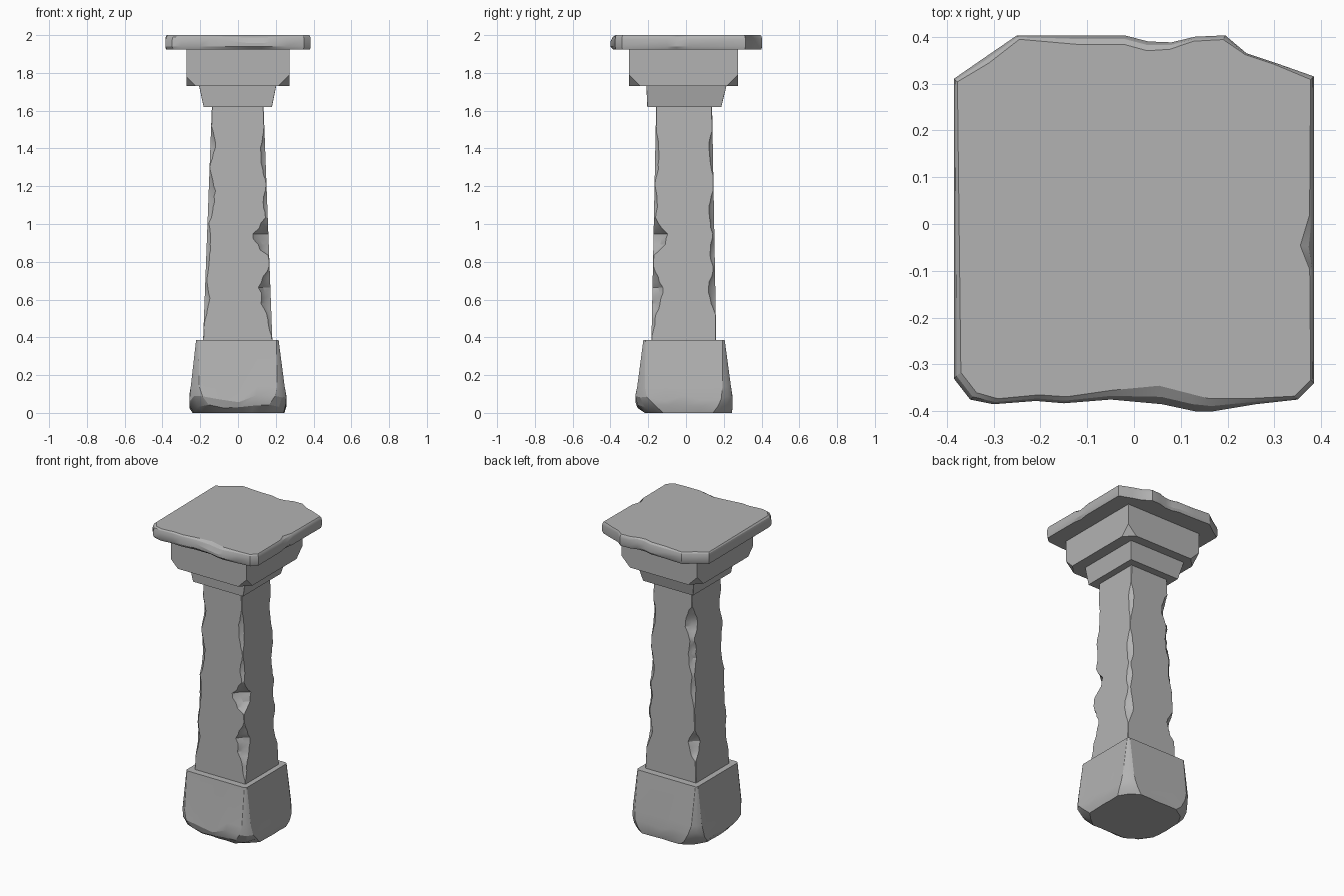
import bpy, bmesh, math, random
from mathutils import Vector

random.seed(4)
cube = bpy.data.objects.get("Cube")
if cube:
    bpy.data.objects.remove(cube, do_unlink=True)

stone = bpy.data.materials.new("grey stone")
stone.use_nodes = True
GREY = (0.45, 0.45, 0.45, 1)
stone.diffuse_color = GREY
stone.node_tree.nodes["Principled BSDF"].inputs["Base Color"].default_value = GREY


def loft(name, rings):
    """Skin a stack of equal-length point rings and close both ends."""
    bm = bmesh.new()
    loops = [[bm.verts.new(p) for p in ring] for ring in rings]
    n = len(loops[0])
    for low, high in zip(loops, loops[1:]):
        for i in range(n):
            j = (i + 1) % n
            bm.faces.new((low[i], low[j], high[j], high[i]))
    bm.faces.new(loops[0][::-1])
    bm.faces.new(loops[-1])
    return finish(name, bm)


def finish(name, bm):
    bmesh.ops.recalc_face_normals(bm, faces=bm.faces)
    mesh = bpy.data.meshes.new(name)
    bm.to_mesh(mesh)
    bm.free()
    mesh.materials.append(stone)
    obj = bpy.data.objects.new(name, mesh)
    bpy.context.collection.objects.link(obj)
    bpy.ops.object.select_all(action='DESELECT')
    obj.select_set(True)
    bpy.context.view_layer.objects.active = obj
    bpy.ops.object.shade_smooth_by_angle(angle=math.radians(25))
    return obj


def box_ring(x0, x1, y0, y1, z, cuts, hollow=0.1):
    """Rectangle, counter-clockwise from front left, each corner cut by (cx, cy)."""
    pts = []
    corners = ((x0, y0, 1, 1), (x1, y0, -1, 1), (x1, y1, -1, -1), (x0, y1, 1, -1))
    for i, ((x, y, sx, sy), (cx, cy)) in enumerate(zip(corners, cuts)):
        a = Vector((x, y + sy * cy, z))
        b = Vector((x + sx * cx, y, z))
        mid = (a + b) / 2 + Vector((sx * cx, sy * cy, 0)) * hollow
        pts += [a, mid, b] if i % 2 == 0 else [b, mid, a]
    return pts


def mix(a, b, t):
    return [p + (q - p) * t for p, q in zip(a, b)]


# Tapered shaft: chips along each corner as (height, depth, half length)
CHIPS = (
    ((1.42, .025, .1), (1.14, .035, .15), (.85, .02, .2), (.6, .025, .12)),
    ((1.36, .025, .14), (1.1, .02, .1), (.93, .075, .1), (.63, .06, .14), (.5, .02, .1)),
    ((1.38, .025, .12), (1.05, .03, .13), (.85, .025, .1), (.65, .035, .13)),
    ((1.4, .05, .12), (1.2, .035, .15), (.98, .02, .12), (.62, .05, .1)),
)
SHAFT_LOW, SHAFT_TOP = (-.185, .182, -.183, .16), (-.138, .135, -.158, .138)
rings = []
LEVELS = 44
for k in range(LEVELS + 1):
    t = k / LEVELS
    z = .38 + 1.25 * t
    cuts = []
    for chips in CHIPS:
        depth = max(d * max(0, 1 - ((z - h) / r) ** 2) for h, d, r in chips)
        depth = max(depth, .003)
        cuts.append((depth * random.uniform(.8, 1.15), depth * random.uniform(.7, 1.05)))
    rings.append(box_ring(*mix(SHAFT_LOW, SHAFT_TOP, t), z, cuts))
loft("shaft", rings)


# Flared base with worn corners and a ragged underside
def base_ring(dims, z, cut, ragged=0, wave=0):
    ring = box_ring(*dims, z, [(c, c) for c in cut], -.1)
    out = []
    for i, p in enumerate(ring):
        q = ring[(i + 1) % len(ring)]
        steps = 4 if i % 3 == 2 else 1
        for s in range(steps):
            v = p.lerp(q, s / steps)
            front = 1 if v.y < -.1 else .3
            v.xy *= 1 - ragged * front * random.uniform(.3, 1)
            v.z += wave * random.uniform(-1, 1)
            out.append(v)
    return out


loft("base", [
    base_ring((-.245, .25, -.235, .245), 0, (.13, .11, .1, .12), .1),
    base_ring((-.258, .257, -.26, .248), .035, (.1, .09, .08, .1), .02, .01),
    base_ring((-.258, .256, -.268, .246), .075, (.07, .06, .06, .07), 0, .02),
    base_ring((-.25, .247, -.258, .238), .14, (.045, .04, .045, .045)),
    base_ring((-.222, .215, -.226, .205), .385, (.012, .012, .012, .012)),
])

# Neck below the capital
NONE = [(.001, .001)] * 4
loft("neck", [
    box_ring(-.182, .18, -.205, .187, 1.62, NONE),
    box_ring(-.207, .203, -.21, .215, 1.735, NONE),
])

# Capital block with its lower corners broken off
bm = bmesh.new()
bmesh.ops.create_cube(bm, size=1)
for v in bm.verts:
    v.co = (v.co.x * .546, v.co.y * .576 - .014, 1.828 + v.co.z * .196)
for sx, sy, size in ((-1, -1, .05), (1, -1, .06), (1, 1, .06), (-1, 1, .065)):
    corner = Vector((sx * .273, sy * .288 - .014, 1.73))
    n = Vector((sx, sy, -1))
    cut = bmesh.ops.bisect_plane(
        bm, geom=bm.verts[:] + bm.edges[:] + bm.faces[:],
        plane_co=corner - Vector((sx * size, 0, 0)), plane_no=n, clear_outer=True)
    edges = [e for e in cut["geom_cut"] if isinstance(e, bmesh.types.BMEdge)]
    bmesh.ops.holes_fill(bm, edges=edges)
finish("capital_block", bm)

# Cap slab: worn outline in hundredths as (x, y, top edge wear)
OUTLINE = (
    (-38.5, -33, 2), (-35, -37.5, 2), (-30, -38.5, 1.5), (-21, -37.8, 1.5),
    (-15, -38.3, 1.5), (-5, -37.5, 2), (6, -38.5, 4), (13, -40, 4), (17, -40, 3),
    (26, -38.5, 1.5), (35, -37.5, 1), (38.5, -34, 1), (38.5, -10, 1),
    (38.5, -5, 3), (38.5, 2, 1), (38.5, 31.5, 1), (30, 34.5, .4), (24, 36.5, .4),
    (19.5, 40.3, 1), (13, 40, 1), (8, 38.8, 1.5), (3, 39, 2), (-2, 40.3, 2),
    (-13, 40.3, 2), (-25, 40.3, 1), (-32, 35.5, 1.5), (-38.5, 31, 1),
)


def slab_ring(z, wear, sag=0):
    ring = []
    for x, y, w in OUTLINE:
        p = Vector((x, y, 0)) / 100
        p -= p.normalized() * w / 100 * wear
        p.z = z - sag * w / 100
        ring.append(p)
    return ring


loft("cap_slab", [
    slab_ring(1.925, .5),
    slab_ring(1.94, 0),
    slab_ring(1.985, 0, .7),
    slab_ring(1.995, .4, .2),
    slab_ring(2.0, 1),
])
